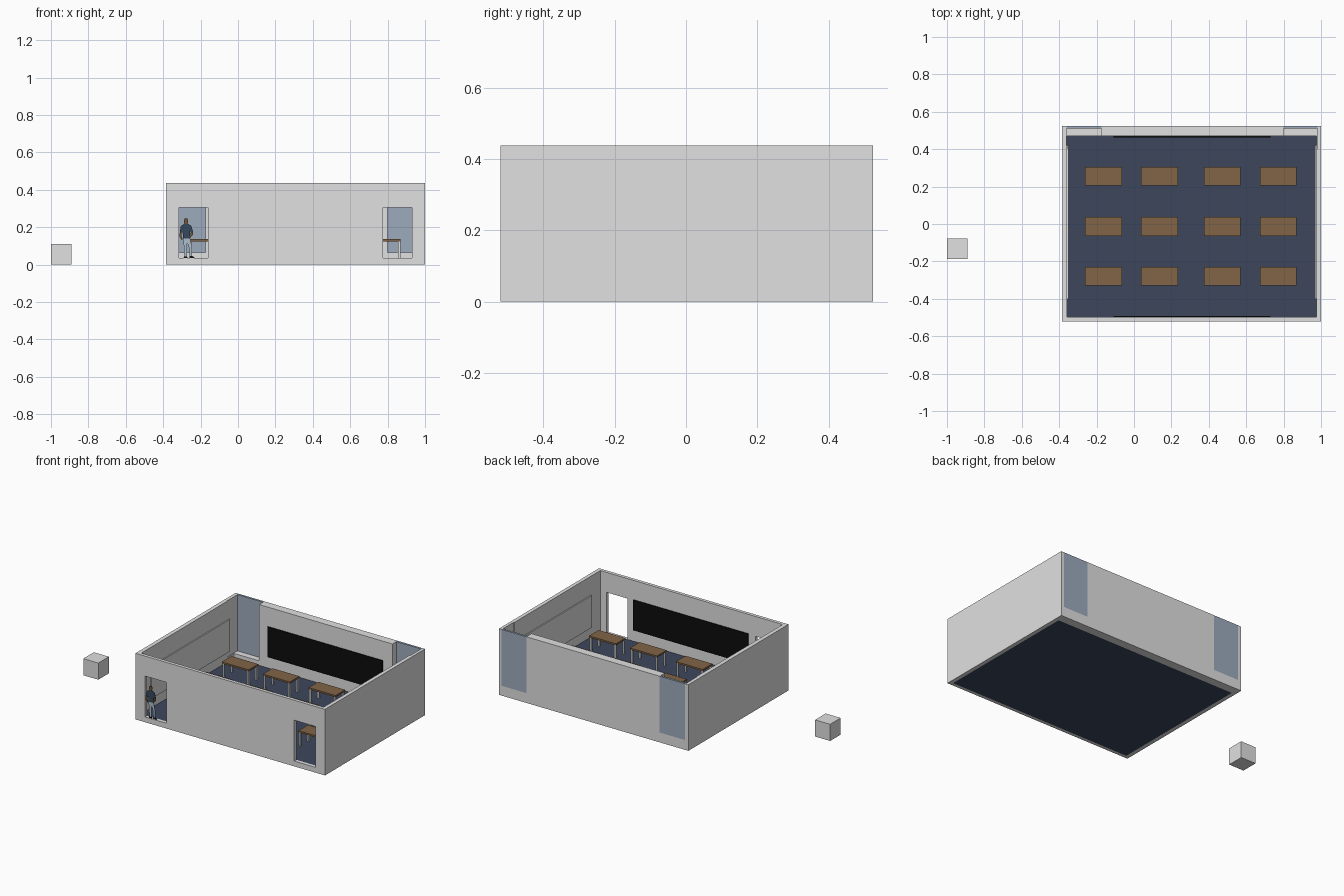
import bpy, bmesh, math

if "Cube" in bpy.data.objects:
    bpy.data.objects.remove(bpy.data.objects["Cube"])

def material(name, rgb):
    m = bpy.data.materials.new(name)
    m.diffuse_color = (*rgb, 1)
    m.use_nodes = True
    m.node_tree.nodes["Principled BSDF"].inputs["Base Color"].default_value = m.diffuse_color
    return m

GREY = material("wall_grey", (0.75, 0.75, 0.75))
NAVY = material("floor_navy", (0.045, 0.061, 0.107))
WOOD = material("wood_brown", (0.22, 0.128, 0.062))
GLASS = material("glass_blue_grey", (0.34, 0.41, 0.51))
BLACK = material("board_black", (0.004, 0.004, 0.004))
SKIN = material("skin_brown", (0.17, 0.09, 0.04))
SHIRT = material("shirt_navy", (0.035, 0.065, 0.11))
TROUSERS = material("trousers_pale_blue", (0.42, 0.52, 0.60))

def add_box(bm, x0, x1, y0, y1, z0, z1):
    v = [bm.verts.new((x, y, z)) for z in (z0, z1)
         for x, y in ((x0, y0), (x1, y0), (x1, y1), (x0, y1))]
    for f in ((3, 2, 1, 0), (4, 5, 6, 7), (0, 1, 5, 4), (1, 2, 6, 5), (2, 3, 7, 6), (3, 0, 4, 7)):
        bm.faces.new([v[i] for i in f])

def finish(name, bm, mat):
    bmesh.ops.recalc_face_normals(bm, faces=bm.faces[:])
    me = bpy.data.meshes.new(name)
    bm.to_mesh(me)
    bm.free()
    me.materials.append(mat)
    ob = bpy.data.objects.new(name, me)
    bpy.context.collection.objects.link(ob)
    return ob

def boxes(name, mat, *dims):
    bm = bmesh.new()
    for d in dims:
        add_box(bm, *d)
    return finish(name, bm, mat)

def plate(name, mat, pts, y=-0.515, t=0.003):
    """Flat cut-out in the x-z plane."""
    bm = bmesh.new()
    f = bm.faces.new([bm.verts.new((x, y, z)) for x, z in pts])
    r = bmesh.ops.extrude_face_region(bm, geom=[f])
    bmesh.ops.translate(bm, vec=(0, t, 0),
                        verts=[g for g in r["geom"] if isinstance(g, bmesh.types.BMVert)])
    return finish(name, bm, mat)

# Room shell with doorways and corner window notches
TOP = 0.437
IN = (-0.358, 0.975, -0.498, 0.47)
walls = boxes("walls", GREY, (-0.385, 1.0, -0.52, 0.525, 0, TOP))
cuts = {
    "room_cutter": (*IN, -0.1, 0.6),
    "left_door_cutter": (-0.315, -0.16, -0.6, -0.45, 0.035, 0.305),
    "right_door_cutter": (0.775, 0.93, -0.6, -0.45, 0.035, 0.305),
    "left_window_cutter": (-0.362, -0.175, 0.4, 0.6, 0.065, 0.6),
    "right_window_cutter": (0.80, 0.98, 0.4, 0.6, 0.065, 0.6),
}
for name, dims in cuts.items():
    c = boxes(name, GREY, dims)
    c.hide_render = True
    c.hide_viewport = True
    m = walls.modifiers.new(name, 'BOOLEAN')
    m.operation = 'DIFFERENCE'
    m.solver = 'EXACT'
    m.object = c

boxes("floor", NAVY, (*IN, 0, 0.035))
boxes("corner_windows", GLASS,
      (-0.362, -0.175, 0.511, 0.525, 0.065, TOP),
      (0.80, 0.98, 0.511, 0.525, 0.065, TOP))

# Wall boards
boxes("blackboards", BLACK,
      (-0.11, 0.73, 0.463, 0.471, 0.11, 0.31),
      (-0.11, 0.73, -0.499, -0.491, 0.11, 0.31))
boxes("side_panels", GREY,
      (-0.359, -0.351, -0.40, 0.42, 0.10, 0.312),
      (0.968, 0.976, -0.40, 0.42, 0.10, 0.312))

# Desks: four columns by three rows
W, D, L = 0.197, 0.10, 0.012
for i, x in enumerate((-0.262, 0.038, 0.373, 0.673)):
    for j, y in enumerate((-0.33, -0.063, 0.205)):
        boxes(f"desk_top_{i}_{j}", WOOD, (x, x + W, y, y + D, 0.125, 0.136))
        boxes(f"desk_legs_{i}_{j}", GREY,
              *[(a, a + L, b, b + L, 0.035, 0.125)
                for a in (x + 0.002, x + W - L - 0.002)
                for b in (y + 0.002, y + D - L - 0.002)])

# Loose cube beside the room
boxes("cube", GREY, (-1.0, -0.89, -0.187, -0.077, 0, 0.11))

# Flat figure standing in the left doorway
plate("figure_head", SKIN, [(-0.278 + 0.012 * math.cos(a), 0.233 + 0.016 * math.sin(a))
                            for a in [k * math.tau / 12 for k in range(12)]])
plate("figure_shirt", SHIRT,
      [(-0.306, 0.205), (-0.288, 0.219), (-0.268, 0.219), (-0.250, 0.208), (-0.241, 0.178),
       (-0.252, 0.172), (-0.258, 0.185), (-0.256, 0.140), (-0.294, 0.140), (-0.296, 0.178),
       (-0.311, 0.172)])
plate("figure_left_arm", SKIN,
      [(-0.311, 0.172), (-0.300, 0.176), (-0.303, 0.155), (-0.296, 0.136), (-0.302, 0.132),
       (-0.313, 0.152)])
plate("figure_right_arm", SKIN,
      [(-0.252, 0.172), (-0.241, 0.178), (-0.240, 0.160), (-0.256, 0.143), (-0.256, 0.152)])
plate("figure_trousers", TROUSERS,
      [(-0.294, 0.140), (-0.256, 0.140), (-0.246, 0.095), (-0.246, 0.046), (-0.258, 0.046),
       (-0.262, 0.092), (-0.271, 0.118), (-0.273, 0.090), (-0.272, 0.044), (-0.287, 0.044),
       (-0.289, 0.095)])
plate("figure_left_shoe", BLACK, [(-0.287, 0.044), (-0.272, 0.044), (-0.270, 0.035), (-0.292, 0.035)])
plate("figure_right_shoe", BLACK, [(-0.258, 0.046), (-0.246, 0.046), (-0.233, 0.040), (-0.237, 0.035), (-0.258, 0.037)])
